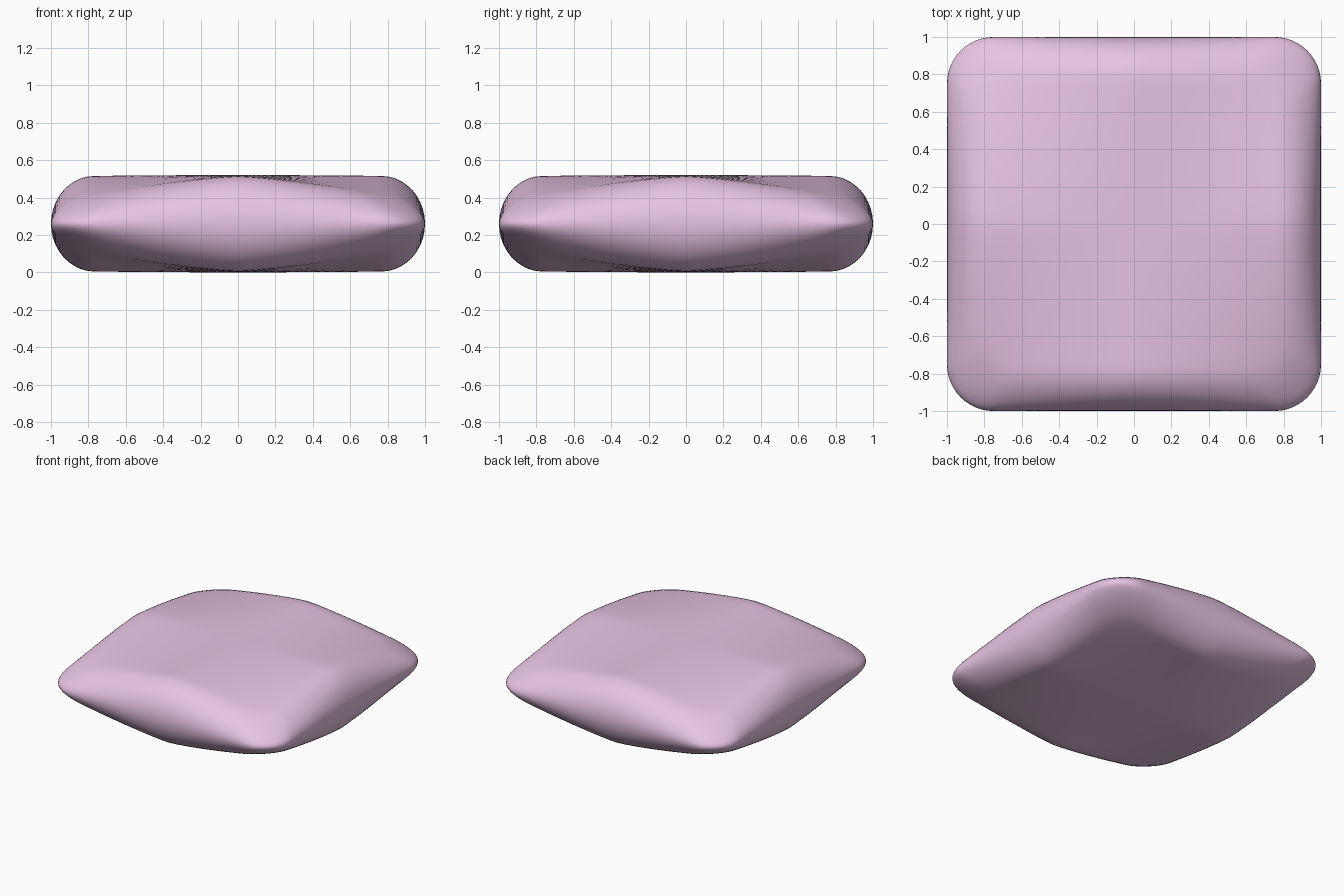
import bpy, bmesh, math

if "Cube" in bpy.data.objects:
    bpy.data.objects.remove(bpy.data.objects["Cube"])

H, R, ROLL = 0.26, 0.25, 0.23   # half thickness, plan corner radius, rim roll width
PINCH, POWER = 0.80, 1.35       # how strongly the corners thin out


def outline():
    """Rounded-square plan outline, counter-clockwise."""
    pts = []
    c = 1 - R
    for q in range(4):
        ca, sa = round(math.cos(q * math.pi / 2)), round(math.sin(q * math.pi / 2))
        side = [(1, -c + 2 * c * i / 20) for i in range(20)]
        arc = [(c + R * math.cos(a), c + R * math.sin(a))
               for a in (math.pi / 2 * i / 12 for i in range(12))]
        pts += [(x * ca - y * sa, x * sa + y * ca) for x, y in side + arc]
    return pts


def half_height(x, y, s):
    t = max(0, (s - (1 - ROLL)) / ROLL)
    roll = math.sqrt(max(0, 1 - t * t))
    dome = 1 - 0.03 * s * s
    return H * roll * dome * (1 - PINCH * abs(x * y) ** POWER)


# Ring spacing: even across the middle, tight around the rolled rim
flat = [(1 - ROLL) * i / 14 for i in range(1, 15)]
rim = [1 - ROLL + ROLL * math.sin(math.pi / 2 * i / 10) for i in range(1, 11)]
levels = [(s, 1) for s in flat + rim] + [(s, -1) for s in reversed(flat + rim[:-1])]

# Cushion body
bm = bmesh.new()
plan = outline()
n = len(plan)
rings = [[bm.verts.new((x * s, y * s, H + k * half_height(x * s, y * s, s)))
          for x, y in plan] for s, k in levels]
for a, b in zip(rings, rings[1:]):
    for i in range(n):
        j = (i + 1) % n
        bm.faces.new((a[i], b[i], b[j], a[j]))
for ring, z in ((rings[0], 2 * H), (rings[-1], 0)):
    pole = bm.verts.new((0, 0, z))
    for i in range(n):
        bm.faces.new((pole, ring[i], ring[(i + 1) % n]))
bmesh.ops.recalc_face_normals(bm, faces=bm.faces)
for f in bm.faces:
    f.smooth = True

mesh = bpy.data.meshes.new("cushion")
bm.to_mesh(mesh)
bm.free()
cushion = bpy.data.objects.new("cushion", mesh)
bpy.context.collection.objects.link(cushion)

mat = bpy.data.materials.new("pink_fabric")
mat.diffuse_color = (0.8, 0.55, 0.77, 1)
mat.use_nodes = True
mat.node_tree.nodes["Principled BSDF"].inputs["Base Color"].default_value = mat.diffuse_color
mesh.materials.append(mat)
